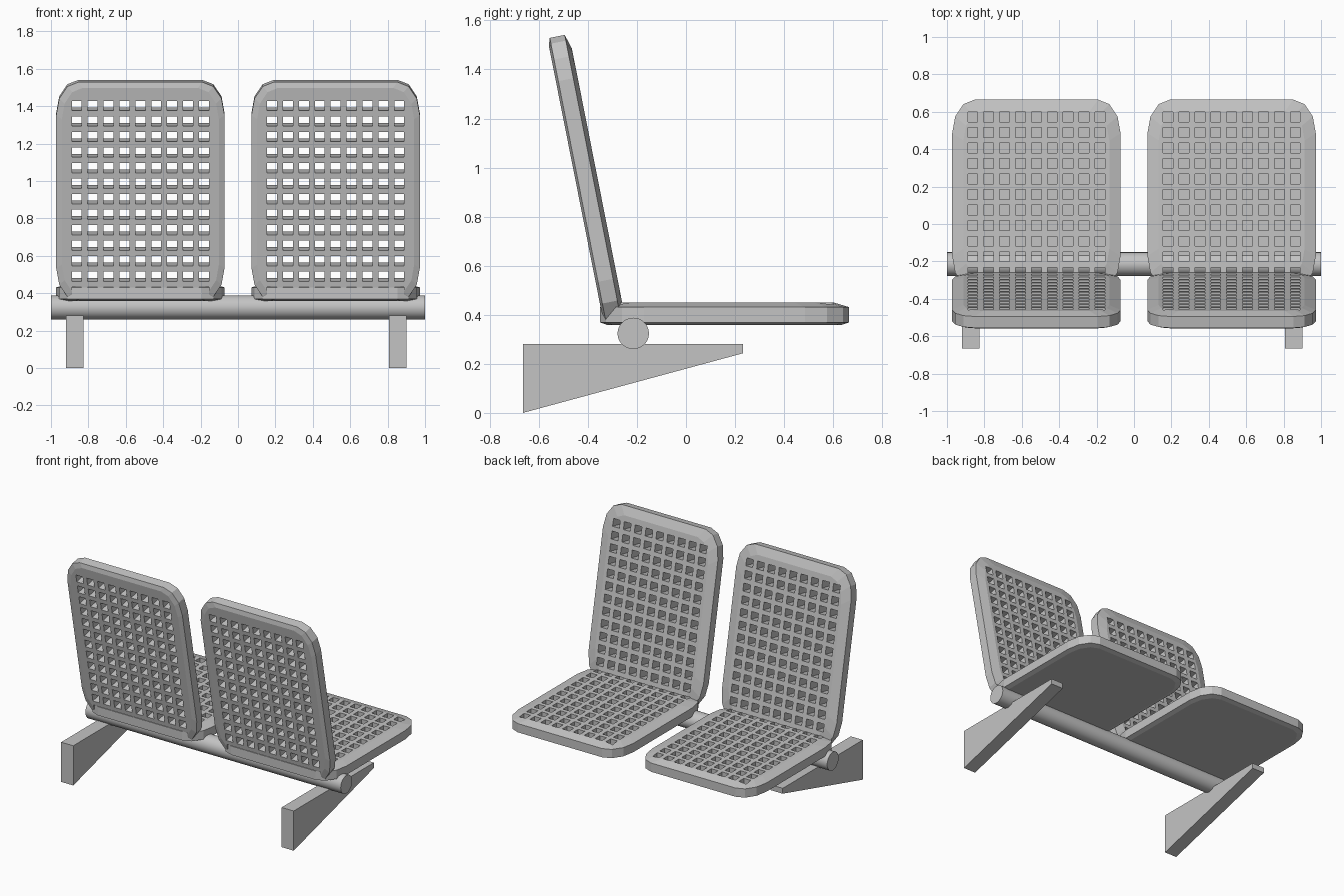
import bpy, bmesh, math
from mathutils import Matrix

if "Cube" in bpy.data.objects:
    bpy.data.objects.remove(bpy.data.objects["Cube"])

grey = bpy.data.materials.new("seat grey")
grey.diffuse_color = (0.55, 0.55, 0.55, 1)
grey.use_nodes = True
grey.node_tree.nodes["Principled BSDF"].inputs["Base Color"].default_value = grey.diffuse_color


def add_object(name, bm):
    bmesh.ops.recalc_face_normals(bm, faces=bm.faces)
    mesh = bpy.data.meshes.new(name)
    bm.to_mesh(mesh)
    bm.free()
    mesh.materials.append(grey)
    ob = bpy.data.objects.new(name, mesh)
    bpy.context.collection.objects.link(ob)
    return ob


def outline(hx, hy, inset):
    """Rectangle with three-segment elliptical corners."""
    rx, ry = 0.12, 0.18
    pts = []
    for q, (sx, sy) in enumerate([(1, 1), (-1, 1), (-1, -1), (1, -1)]):
        for i in range(4):
            a = math.radians(90 * q + 30 * i)
            x = sx * (hx - rx) + rx * math.cos(a)
            y = sy * (hy - ry) + ry * math.sin(a)
            pts.append((x * (hx - inset) / hx, y * (hy - inset) / hy))
    return pts


def perforated_panel(name, hx, hy, cols, rows, pitch_y, shift_y, cut_bottom):
    # rounded slab with bevelled rim
    bm = bmesh.new()
    rings = []
    for w, inset in [(-0.045, 0.03), (-0.035, 0), (0.027, 0), (0.045, 0.06)]:
        rings.append([bm.verts.new((x, y, w)) for x, y in outline(hx, hy, inset)])
    n = len(rings[0])
    for lo, hi in zip(rings, rings[1:]):
        for i in range(n):
            j = (i + 1) % n
            bm.faces.new((lo[i], lo[j], hi[j], hi[i]))
    bm.faces.new(rings[0])
    bm.faces.new(rings[-1])
    panel = add_object(name, bm)

    # grid of square holes
    bm = bmesh.new()
    top = 0.08
    for c in range(cols):
        for r in range(rows):
            x = (c - (cols - 1) / 2) * 0.085
            y = (r - (rows - 1) / 2) * pitch_y + shift_y
            m = Matrix.Translation((x, y, (top + cut_bottom) / 2)) @ \
                Matrix.Diagonal((0.053, 0.053, top - cut_bottom, 1))
            bmesh.ops.create_cube(bm, size=1, matrix=m)
    cutter = add_object("hole_cutter", bm)
    cutter.hide_render = True
    mod = panel.modifiers.new("holes", 'BOOLEAN')
    mod.operation = 'DIFFERENCE'
    mod.solver = 'EXACT'
    mod.object = cutter
    dg = bpy.context.evaluated_depsgraph_get()
    mesh = bpy.data.meshes.new_from_object(panel.evaluated_get(dg))
    panel.modifiers.clear()
    panel.data = mesh
    bpy.data.objects.remove(cutter)
    return panel


def pair(ob, x):
    """Place the object at +x and a linked copy at -x."""
    twin = ob.copy()
    bpy.context.collection.objects.link(twin)
    base = ob.name
    ob.name, twin.name = base + "_right", base + "_left"
    ob.location.x, twin.location.x = x, -x


# seats: holes are closed underneath
seat = perforated_panel("seat", 0.45, 0.508, 9, 11, 0.083, 0, -0.035)
seat.location = (0, 0.157, 0.404)
pair(seat, 0.522)

# backrests: holes go right through, leaning backwards
back = perforated_panel("backrest", 0.45, 0.597, 9, 13, 0.0846, 0.038, -0.08)
back.rotation_euler.x = math.radians(-78.8)
back.location = (0, -0.405, 0.95)
pair(back, 0.522)

# cross bar
bm = bmesh.new()
bmesh.ops.create_cone(bm, cap_ends=True, segments=32, radius1=0.064, radius2=0.064, depth=2,
                      matrix=Matrix.Translation((0, -0.215, 0.324)) @ Matrix.Rotation(math.pi / 2, 4, 'Y'))
bar = add_object("cross_bar", bm)
bpy.context.view_layer.objects.active = bar
bar.select_set(True)
bpy.ops.object.shade_smooth_by_angle(angle=math.radians(30))

# tapered brackets
profile = [(-0.665, 0), (0.232, 0.243), (0.232, 0.281), (-0.665, 0.281)]
for name, x0 in [("bracket_left", -0.92), ("bracket_right", 0.807)]:
    bm = bmesh.new()
    a = [bm.verts.new((x0, y, z)) for y, z in profile]
    b = [bm.verts.new((x0 + 0.095, y, z)) for y, z in profile]
    bm.faces.new(a)
    bm.faces.new(b)
    for i in range(4):
        j = (i + 1) % 4
        bm.faces.new((a[i], a[j], b[j], b[i]))
    add_object(name, bm)
